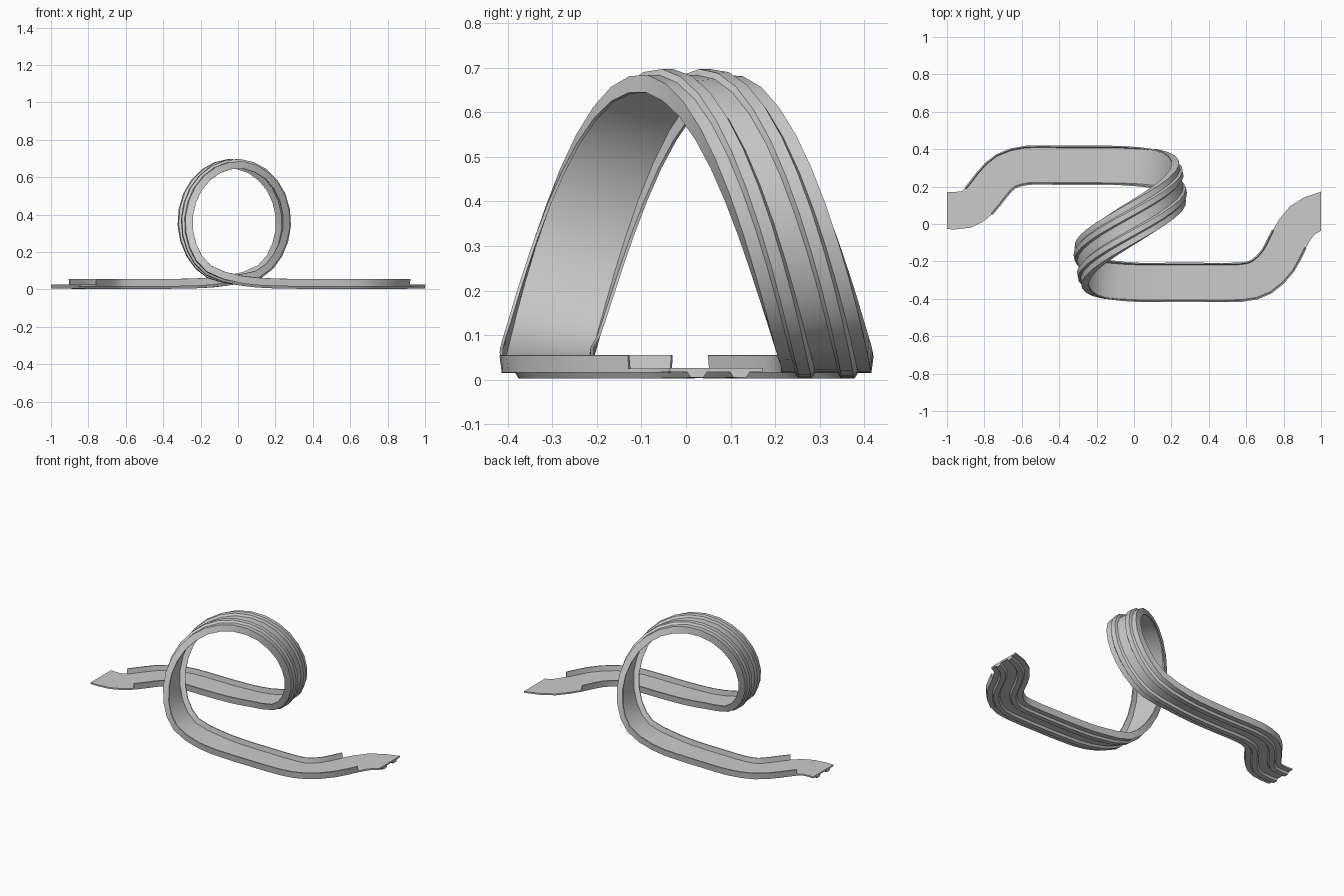
import bpy, bmesh, math
from mathutils import Vector

if "Cube" in bpy.data.objects:
    bpy.data.objects.remove(bpy.data.objects["Cube"])

# Path stations: x, y, z of the floor, and loop angle (tilts the floor normal)
END = 2 * math.pi
start = [(-1, .072, .027), (-.9, .077, .026), (-.83, .122, .025), (-.76, .21, .025),
         (-.685, .282, .025), (-.57, .314, .025), (-.4, .314, .025), (-.22, .314, .028), (-.06, .312, .042)]
finish = [(.02, -.312, .042), (.18, -.312, .028), (.36, -.312, .025), (.57, -.311, .025),
          (.68, -.282, .025), (.77, -.195, .025), (.83, -.08, .025), (.9, .02, .026), (1, .073, .027)]
ctrl = [Vector((*p, 0)) for p in start]
for d in range(30, 331, 30):
    a = math.radians(d)
    ctrl.append(Vector((-.02 + .27 * math.sin(a), .31 * math.cos(a / 2), .36 - .315 * math.cos(a), a)))
ctrl += [Vector((*p, END)) for p in finish]
SUB = 2


def catmull(p0, p1, p2, p3, t):
    return .5 * (2 * p1 + (p2 - p0) * t + (2 * p0 - 5 * p1 + 4 * p2 - p3) * t * t
                 + (3 * p1 - p0 - 3 * p2 + p3) * t ** 3)


samples = []
n = len(ctrl)
for i in range(n - 1):
    for s in range(SUB):
        samples.append(catmull(ctrl[max(i - 1, 0)], ctrl[i], ctrl[i + 1], ctrl[min(i + 2, n - 1)], s / SUB))
samples.append(ctrl[-1])

# Frames: position, sideways axis, up axis
frames = []
for i, p in enumerate(samples):
    if i in (0, len(samples) - 1):
        t = Vector((1, 0, 0))
    else:
        t = (samples[i + 1] - samples[i - 1]).to_3d().normalized()
    a = p.w
    up = Vector((-math.sin(a), -.2 * math.sin(a), math.cos(a)))
    up = (up - t * up.dot(t)).normalized()
    frames.append((p.to_3d(), up.cross(t), up))


def sweep(name, profile, first, last):
    bm = bmesh.new()
    rings = [[bm.verts.new(c + side * u + up * v) for u, v in profile] for c, side, up in frames[first:last + 1]]
    k = len(profile)
    for r0, r1 in zip(rings, rings[1:]):
        for j in range(k):
            bm.faces.new((r0[j], r0[(j + 1) % k], r1[(j + 1) % k], r1[j]))
    bm.faces.new(rings[0])
    bm.faces.new(rings[-1])
    bmesh.ops.recalc_face_normals(bm, faces=bm.faces)
    me = bpy.data.meshes.new(name)
    bm.to_mesh(me)
    bm.free()
    ob = bpy.data.objects.new(name, me)
    bpy.context.collection.objects.link(ob)
    bpy.context.view_layer.objects.active = ob
    ob.select_set(True)
    bpy.ops.object.shade_smooth_by_angle(angle=math.radians(30))
    ob.select_set(False)


# Flat running bed with two trapezoid ribs underneath
half = [(.026, -.009), (.034, -.022), (.062, -.022), (.07, -.009), (.1, -.009), (.1, 0)]
bed = half + [(-u, v) for u, v in reversed(half)]
sweep("track_bed", bed, 0, len(frames) - 1)

# Slightly flared side walls, stopping short of the connector ends
first = 2 * SUB
last = len(frames) - 1 - 2 * SUB
wall = [(.093, -.002), (.1, -.009), (.105, .03), (.098, .031)]
sweep("left_wall", wall, first, last)
sweep("right_wall", [(-u, v) for u, v in wall], first, last)
